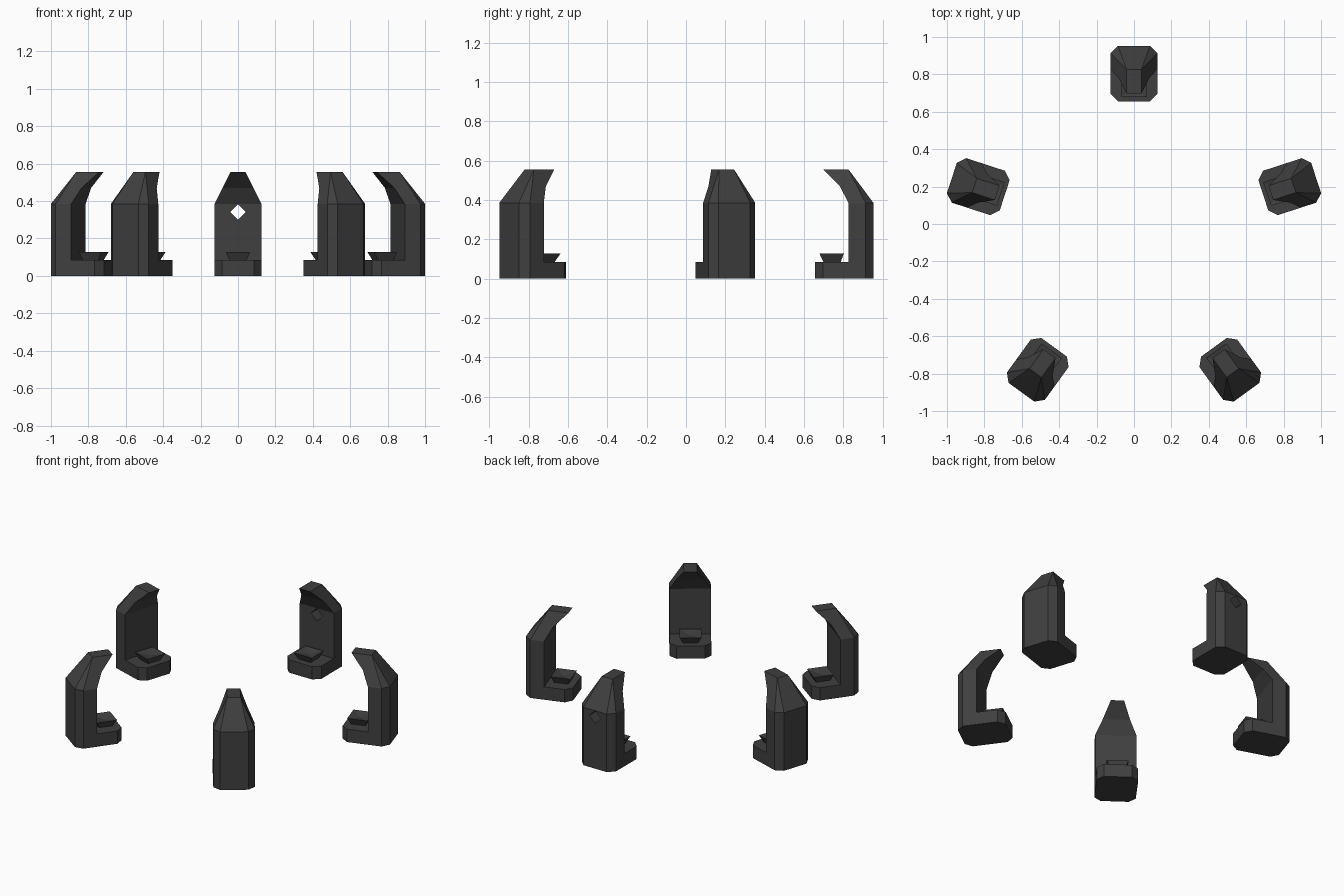
import bpy, bmesh, math
from mathutils import Matrix

if "Cube" in bpy.data.objects:
    bpy.data.objects.remove(bpy.data.objects["Cube"])

R = 1.024        # outer radius of the ring of pillars
CENTRE_Y = -0.071

stone = bpy.data.materials.new("dark grey stone")
stone.diffuse_color = (0.05, 0.05, 0.05, 1)
stone.use_nodes = True
stone.node_tree.nodes["Principled BSDF"].inputs["Base Color"].default_value = stone.diffuse_color


def loft(bm, rings):
    """Skin equal-length rings of points and cap both ends."""
    loops = [[bm.verts.new(p) for p in ring] for ring in rings]
    n = len(loops[0])
    for a, b in zip(loops, loops[1:]):
        for i in range(n):
            j = (i + 1) % n
            bm.faces.new((a[i], a[j], b[j], b[i]))
    bm.faces.new(loops[0][::-1])
    return bm.faces.new(loops[-1])


def section(z, inner, side, w_side, outer, w_outer):
    """Six-sided column section, chamfered on the outer side (+y)."""
    return [(w_side, inner, z), (w_side, side, z), (w_outer, outer, z),
            (-w_outer, outer, z), (-w_side, side, z), (-w_side, inner, z)]


def rect(z, w, y0, y1):
    return [(-w, y0, z), (w, y0, z), (w, y1, z), (-w, y1, z)]


def finish(bm, name, angle):
    bmesh.ops.remove_doubles(bm, verts=bm.verts, dist=1e-4)
    bmesh.ops.recalc_face_normals(bm, faces=bm.faces)
    bm.transform(Matrix.Translation((0, CENTRE_Y, 0)) @ Matrix.Rotation(angle, 4, 'Z'))
    me = bpy.data.meshes.new(name)
    bm.to_mesh(me)
    bm.free()
    me.materials.append(stone)
    ob = bpy.data.objects.new(name, me)
    bpy.context.collection.objects.link(ob)
    return ob


def make_pillar(i):
    angle = i * math.tau / 5

    # chamfered foot
    bm = bmesh.new()
    w, c, y0 = 0.125, 0.04, R - 0.297
    outline = [(w - c, y0), (w, y0 + c), (w, R - c), (w - c, R),
               (c - w, R), (-w, R - c), (-w, y0 + c), (c - w, y0)]
    loft(bm, [[(x, y, z) for x, y in outline] for z in (0, 0.085)])
    finish(bm, f"pillar_foot_{i}", angle)

    # column curving inwards to a hooked tip
    bm = bmesh.new()
    loft(bm, [section(0.085, R - 0.127, R - 0.04, 0.125, R, 0.085),
              section(0.385, R - 0.127, R - 0.04, 0.125, R, 0.085),
              section(0.47, R - 0.171, R - 0.0835, 0.0825, R - 0.0635, 0.0625),
              section(0.555, R - 0.255, R - 0.127, 0.04, R - 0.127, 0.04)])
    column = finish(bm, f"pillar_column_{i}", angle)

    # flared bowl standing on the foot
    bm = bmesh.new()
    top = loft(bm, [rect(0.08, 0.043, R - 0.252, R - 0.168),
                    rect(0.128, 0.066, R - 0.275, R - 0.15)])
    hollow = bmesh.ops.poke(bm, faces=[top])
    hollow["verts"][0].co.z -= 0.015
    finish(bm, f"bowl_{i}", angle)
    return column


columns = [make_pillar(i) for i in range(5)]

# diamond hole through the back column
bm = bmesh.new()
d, zc = 0.042, 0.342
diamond = [(0, zc - d), (d, zc), (0, zc + d), (-d, zc)]
loft(bm, [[(x, y, z) for x, z in diamond] for y in (R - 0.3, R + 0.1)])
cutter = finish(bm, "hole_cutter", 0)
cutter.hide_render = True
mod = columns[0].modifiers.new("hole", 'BOOLEAN')
mod.operation = 'DIFFERENCE'
mod.solver = 'EXACT'
mod.object = cutter
bpy.context.view_layer.objects.active = columns[0]
bpy.ops.object.modifier_apply(modifier=mod.name)
bpy.data.objects.remove(cutter)
